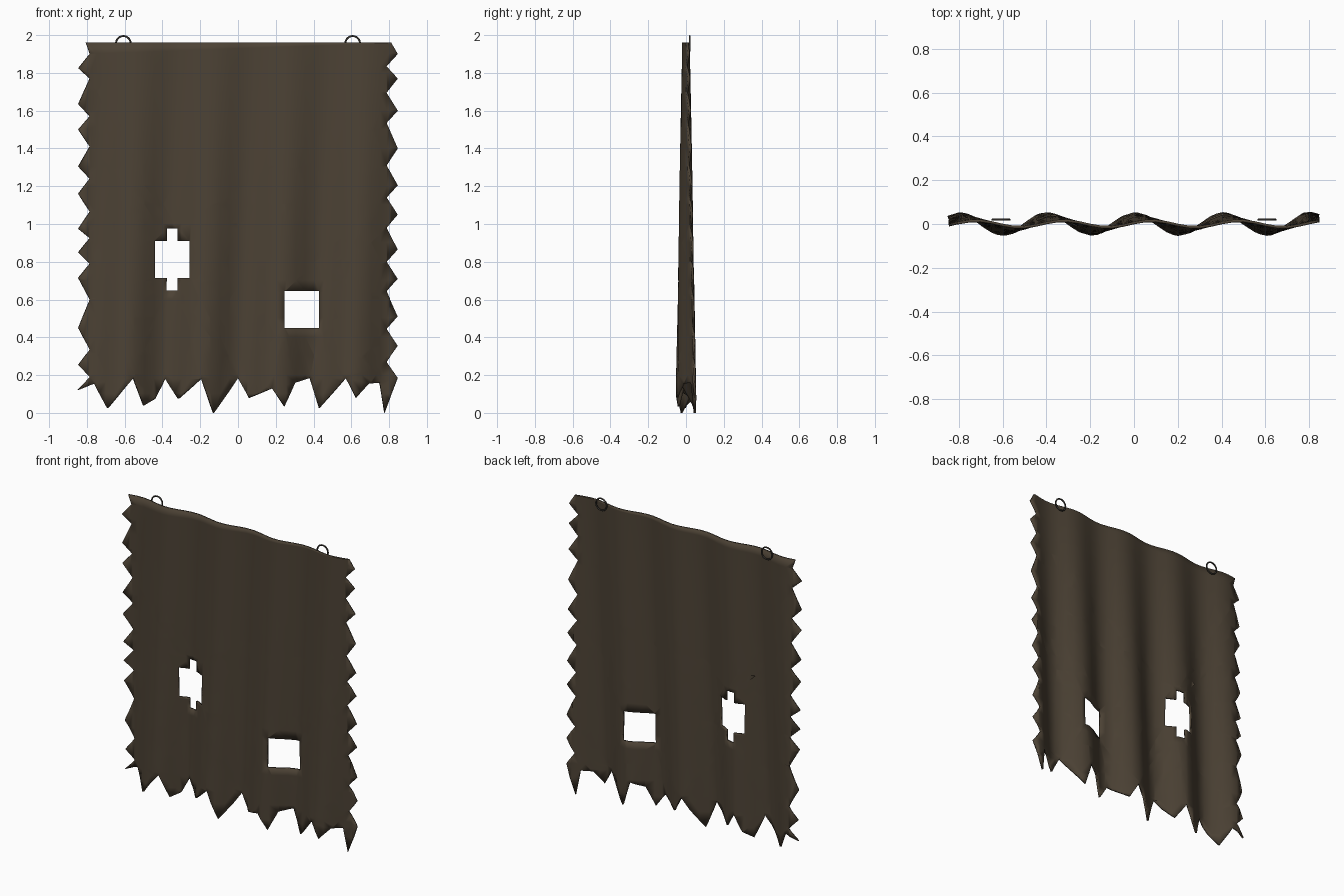
import bpy
import bmesh
from math import cos, pi, radians
from mathutils import Vector

default = bpy.data.objects.get("Cube")
if default:
    bpy.data.objects.remove(default, do_unlink=True)


def make_material(name, colour):
    mat = bpy.data.materials.new(name)
    mat.use_nodes = True
    mat.diffuse_color = (*colour, 1)
    shader = mat.node_tree.nodes["Principled BSDF"]
    shader.inputs["Base Color"].default_value = (*colour, 1)
    shader.inputs["Roughness"].default_value = 0.9
    return mat


cloth_brown = make_material("cloth brown", (0.072, 0.054, 0.035))
ring_grey = make_material("ring grey", (0.045, 0.04, 0.034))

TOP = 1.96
INNER, OUTER = 0.785, 0.845


def torn_side(heights, sign, first_out):
    """Zigzag down one side, alternating between notch and tooth."""
    points = []
    for i, z in enumerate(heights):
        is_out = (i % 2 == 0) == first_out
        points.append((sign * (OUTER if is_out else INNER), z))
    return points


def fold(x, z):
    """Depth of the hanging folds, deeper and drifting toward the hem."""
    t = z / TOP
    depth = 0.05 * (1 - t) + 0.015 * t
    return depth * cos(2 * pi * (x - 0.08 * t) / 0.4)


# Torn outline: right-hand teeth going down, hem, then left-hand teeth going up
left_heights = [1.9, 1.835, 1.77, 1.695, 1.6, 1.535, 1.4, 1.31, 1.205, 1.14, 1.05,
                0.98, 0.865, 0.8, 0.71, 0.645, 0.51, 0.445, 0.355, 0.27, 0.185]
right_heights = [1.9, 1.825, 1.77, 1.635, 1.57, 1.5, 1.41, 1.305, 1.24, 1.16, 1.065,
                 0.975, 0.925, 0.85, 0.79, 0.715, 0.6, 0.45, 0.335, 0.255, 0.19]
hem = [(0.775, 0.0), (0.75, 0.16), (0.69, 0.155), (0.625, 0.08), (0.57, 0.185),
       (0.43, 0.025), (0.38, 0.185), (0.3, 0.16), (0.245, 0.035), (0.18, 0.13),
       (0.06, 0.08), (0, 0.185), (-0.13, 0.0), (-0.195, 0.18), (-0.315, 0.075),
       (-0.385, 0.18), (-0.44, 0.075), (-0.5, 0.04), (-0.555, 0.185),
       (-0.69, 0.025), (-0.76, 0.155), (-0.85, 0.12)]
outline = [(-0.805, TOP), (0.81, TOP)]
outline += torn_side(left_heights, 1, True)
outline += hem
outline += reversed(torn_side(right_heights, -1, False))

# Square hole and stepped cross-shaped hole
square_hole = [(0.245, 0.45), (0.43, 0.45), (0.43, 0.645), (0.245, 0.645)]


def cross_hole(x, z, half_w, half_h, bar_w, bar_h):
    quarter = [(half_w, half_h), (bar_w, half_h), (bar_w, bar_h)]
    points = []
    for sx, sz in ((1, 1), (-1, 1), (-1, -1), (1, -1)):
        part = quarter if sx * sz > 0 else quarter[::-1]
        points += [(x + sx * u, z + sz * v) for u, v in part]
    return points


# Cloth: fill the outline around the holes, cut it into a grid, then fold it
bm = bmesh.new()
loops = [outline, square_hole, cross_hole(-0.348, 0.812, 0.093, 0.098, 0.03, 0.165)]
for loop in loops:
    verts = [bm.verts.new((x, 0, z)) for x, z in loop]
    for a, b in zip(verts, verts[1:] + verts[:1]):
        bm.edges.new((a, b))
bmesh.ops.triangle_fill(bm, use_beauty=True, edges=bm.edges[:], normal=(0, -1, 0))


def slice_cloth(point, normal):
    bmesh.ops.bisect_plane(bm, geom=bm.verts[:] + bm.edges[:] + bm.faces[:],
                           dist=1e-5, plane_co=point, plane_no=normal)


for i in range(-16, 17):
    slice_cloth((i * 0.05 + 0.003, 0, 0), (1, 0, 0))
for i in range(1, 20):
    slice_cloth((0, 0, i * 0.1 + 0.003), (0, 0, 1))
for v in bm.verts:
    v.co.y = fold(v.co.x, v.co.z)
for f in bm.faces:
    f.normal_update()
    f.smooth = True
    if f.normal.dot(Vector((0, -1, 0))) < 0:
        f.normal_flip()

mesh = bpy.data.meshes.new("cloth")
bm.to_mesh(mesh)
bm.free()
mesh.materials.append(cloth_brown)
cloth = bpy.data.objects.new("cloth", mesh)
bpy.context.collection.objects.link(cloth)
thickness = cloth.modifiers.new("thickness", "SOLIDIFY")
thickness.thickness = 0.012
thickness.offset = 0

# Hanging rings behind the top edge
for side, sign in (("left", 1), ("right", -1)):
    bpy.ops.mesh.primitive_torus_add(
        major_radius=0.039, minor_radius=0.005, major_segments=24, minor_segments=8,
        location=(sign * 0.607, 0.02, 1.956), rotation=(radians(90), 0, 0))
    ring = bpy.context.object
    ring.name = side + "_hanging_ring"
    ring.data.materials.append(ring_grey)
    bpy.ops.object.shade_smooth()
